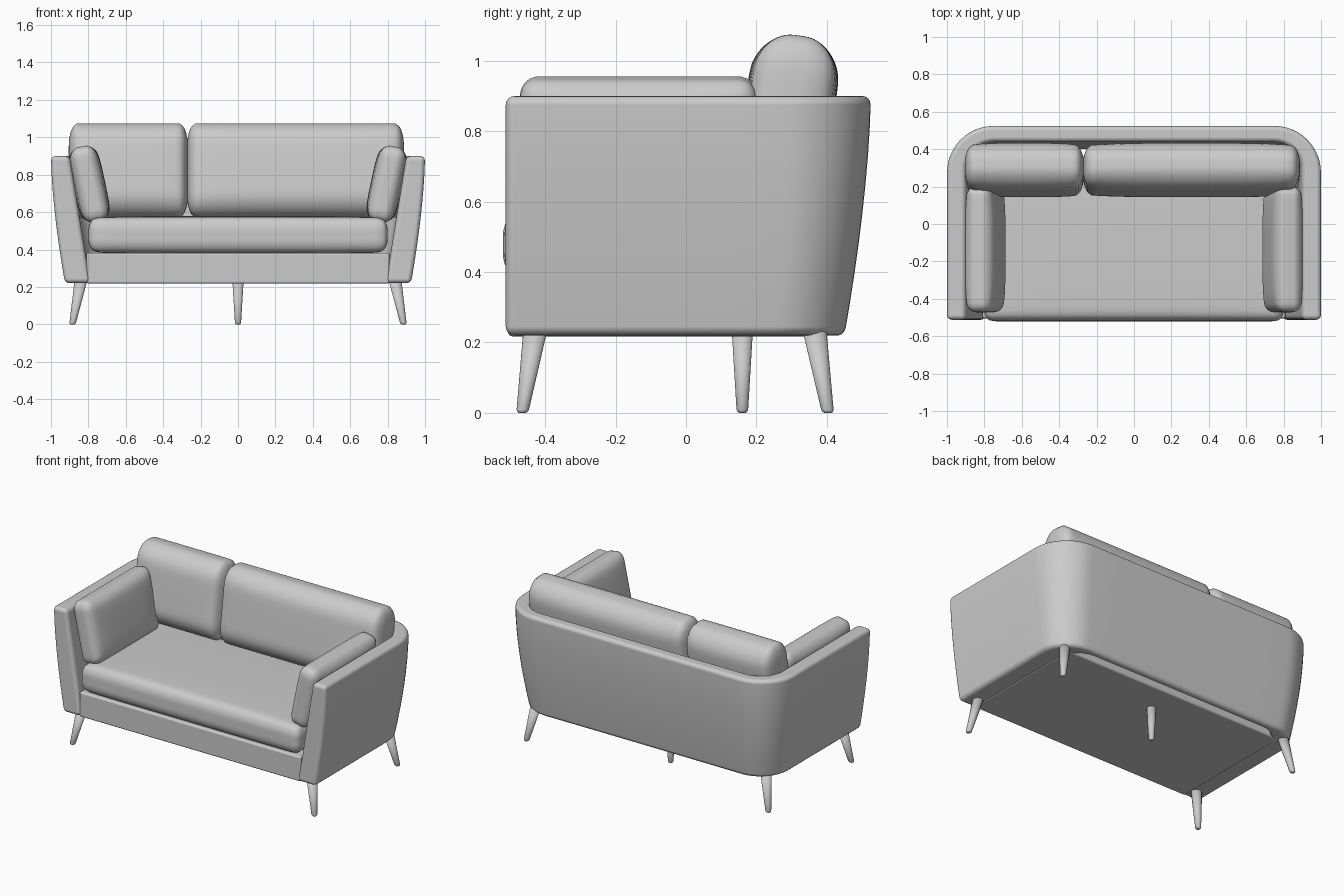
import bpy, bmesh, math
from mathutils import Vector, Matrix

if "Cube" in bpy.data.objects:
    bpy.data.objects.remove(bpy.data.objects["Cube"])


def finish(name, bm, bevel=0):
    bmesh.ops.recalc_face_normals(bm, faces=bm.faces)
    me = bpy.data.meshes.new(name)
    bm.to_mesh(me)
    bm.free()
    me.polygons.foreach_set("use_smooth", [True] * len(me.polygons))
    ob = bpy.data.objects.new(name, me)
    bpy.context.collection.objects.link(ob)
    if bevel:
        m = ob.modifiers.new("soft_edges", 'BEVEL')
        m.width, m.segments, m.limit_method = bevel, 4, 'ANGLE'
        m.angle_limit = math.radians(40)
        m.harden_normals = True
    return ob


def u_outline(hx, yb, yf, r, z, arc=12):
    """Plan outline: left arm, rounded corner, back, rounded corner, right arm."""
    half = [Vector((-hx, yf + (yb - r - yf) * i / 6, z)) for i in range(6)]
    for i in range(arc + 1):
        a = math.pi / 2 * i / arc
        half.append(Vector((-hx + r - r * math.cos(a), yb - r + r * math.sin(a), z)))
    half += [Vector((-(hx - r) * (1 - i / 4), yb, z)) for i in range(1, 4)]
    mid = [Vector((0, yb, z))]
    return half + mid + [Vector((-p.x, p.y, p.z)) for p in reversed(half)]


def shell():
    levels = 8
    loops = []
    for i in range(levels + 1):                      # flared outside
        f = i / levels
        g = 1 - (1 - f) ** 1.6
        loops.append(u_outline(0.925 + 0.075 * g, 0.45 + 0.075 * g, -0.512,
                               0.20 + 0.05 * f, 0.22 + 0.68 * f))
    for i in reversed(range(levels + 1)):            # sloping inside
        f = i / levels
        loops.append(u_outline(0.79 + 0.11 * f, 0.40 + 0.04 * f, -0.512,
                               0.15, 0.22 + 0.68 * f))
    bm = bmesh.new()
    vs = [[bm.verts.new(p) for p in l] for l in loops]
    n, k = len(vs), len(vs[0])
    for a in range(n):
        for b in range(k - 1):
            c = (a + 1) % n
            bm.faces.new((vs[a][b], vs[a][b + 1], vs[c][b + 1], vs[c][b]))
    for e in (0, k - 1):                             # arm fronts
        for a in range(levels):
            bm.faces.new((vs[a][e], vs[a + 1][e], vs[n - 2 - a][e], vs[n - 1 - a][e]))
    finish("arms_and_back_shell", bm, 0.025)


def cushion(name, centre, half, radius, axis, bulge, tilt=0, tilt_axis='X'):
    """Rounded box, domed along one axis, then leaned."""
    bm = bmesh.new()
    bmesh.ops.create_cube(bm, size=2)
    bmesh.ops.subdivide_edges(bm, edges=bm.edges, cuts=23, use_grid_fill=True)
    others = [i for i in range(3) if i != axis]
    for v in bm.verts:
        p, d = Vector(), Vector()
        for i in range(3):
            u = math.sin(v.co[i] * math.pi / 2)      # denser near the edges
            x, inner = u * half[i], half[i] - radius[i]
            p[i] = max(-inner, min(inner, x))
            d[i] = (x - p[i]) / radius[i]
        if d.length > 0:
            d.normalize()
        q = Vector([p[i] + d[i] * radius[i] for i in range(3)])
        s = 1.0
        for i in others:
            s *= max(0, 1 - (q[i] / half[i]) ** 4)
        q[axis] *= 1 - bulge + bulge * s
        v.co = q
    m = Matrix.Translation(centre) @ Matrix.Rotation(math.radians(tilt), 4, tilt_axis)
    bmesh.ops.transform(bm, matrix=m, verts=bm.verts)
    return finish(name, bm)


def leg(name, top, foot, r_top, r_foot, sides=24):
    """Tapered, splayed leg with a rounded foot."""
    top, foot = Vector(top), Vector(foot)
    rings = []
    bm = bmesh.new()
    for t, k in ((0, 0.6), (0.015, 0.88), (0.04, 1), (1, 1)):
        c = foot.lerp(top, t)
        r = (r_foot + (r_top - r_foot) * t) * k
        rings.append([bm.verts.new((c.x + r * math.cos(2 * math.pi * i / sides),
                                    c.y + r * math.sin(2 * math.pi * i / sides), c.z))
                      for i in range(sides)])
    for a, b in zip(rings, rings[1:]):
        for i in range(sides):
            j = (i + 1) % sides
            bm.faces.new((a[i], a[j], b[j], b[i]))
    bm.faces.new(rings[0])
    bm.faces.new(rings[-1])
    finish(name, bm)


# upholstered U-shaped shell
shell()

# base with front rail, stopping short of the back wall
bm = bmesh.new()
bmesh.ops.create_cube(bm, size=1)
for v in bm.verts:
    v.co = Vector((v.co.x * 1.62, -0.0725 + v.co.y * 0.865, 0.30 + v.co.z * 0.165))
finish("base_rail", bm, 0.012)

# seat cushion
cushion("seat_cushion", (0, -0.11, 0.478), (0.80, 0.41, 0.102), (0.05, 0.05, 0.075), 2, 0.10)

# two unequal back cushions
for name, x0, x1 in (("back_cushion_small", -0.905, -0.268),
                     ("back_cushion_large", -0.272, 0.887)):
    cushion(name, ((x0 + x1) / 2, 0.288, 0.822), ((x1 - x0) / 2, 0.128, 0.252),
            (0.05, 0.11, 0.12), 1, 0.12, -8, 'X')

# side cushions and splayed legs, left and right
for side, s in (("left", -1), ("right", 1)):
    cushion(side + "_arm_cushion", (s * 0.795, -0.135, 0.75), (0.085, 0.337, 0.205),
            (0.06, 0.05, 0.06), 0, 0.25, s * 12, 'Y')
    leg(side + "_front_leg", (s * 0.84, -0.428, 0.235), (s * 0.885, -0.465, 0), 0.034, 0.017)
    leg(side + "_rear_leg", (s * 0.84, 0.365, 0.235), (s * 0.885, 0.403, 0), 0.034, 0.017)

# central support leg
leg("middle_leg", (0, 0.16, 0.235), (0, 0.16, 0), 0.03, 0.016)
